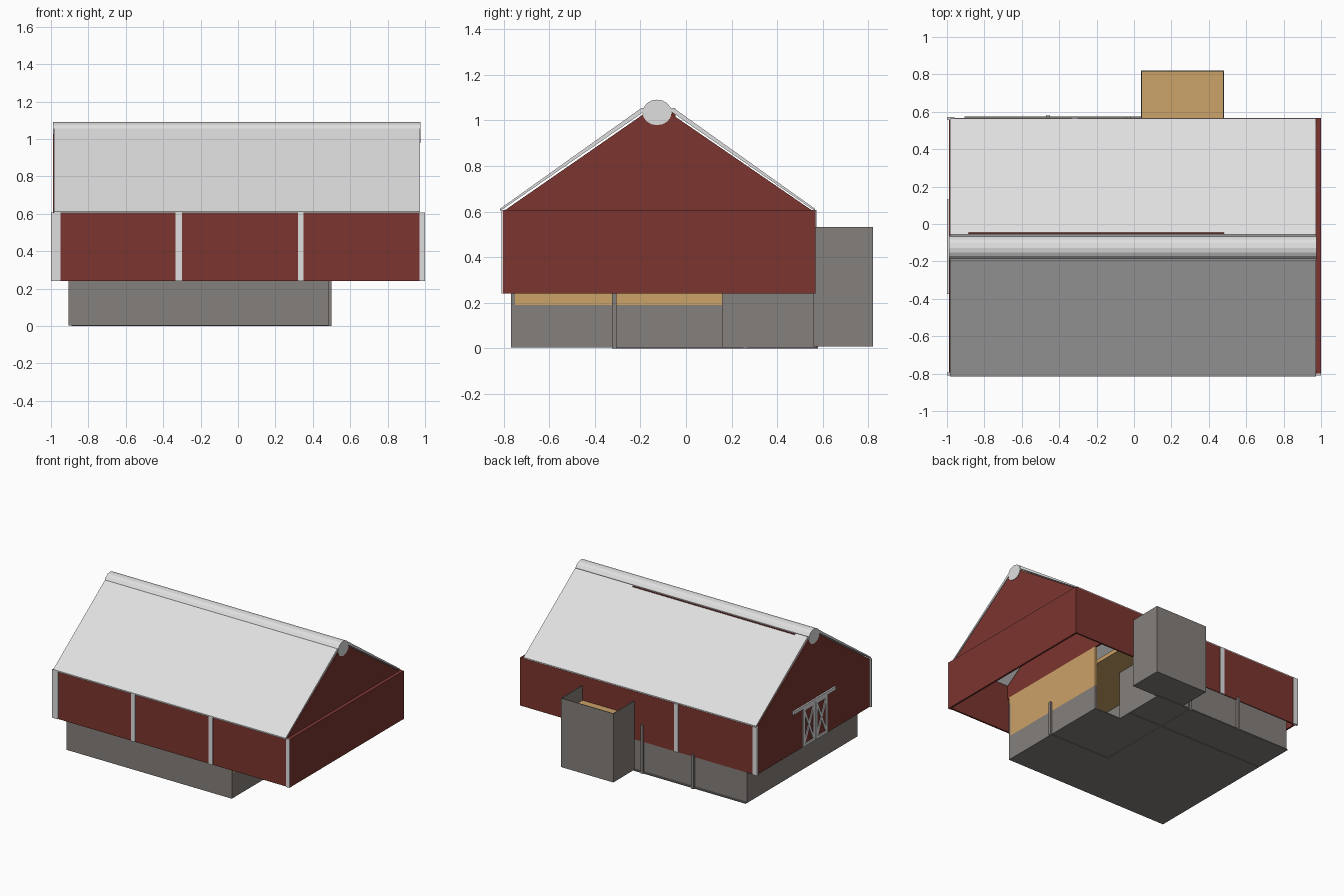
import bpy, bmesh, math
from mathutils import Vector

if "Cube" in bpy.data.objects:
    bpy.data.objects.remove(bpy.data.objects["Cube"])


def material(name, rgb):
    m = bpy.data.materials.new(name)
    m.diffuse_color = (*rgb, 1)
    m.use_nodes = True
    m.node_tree.nodes["Principled BSDF"].inputs["Base Color"].default_value = m.diffuse_color
    return m


RED = material("barn red", (0.20, 0.036, 0.029))
WHITE = material("off white", (0.74, 0.74, 0.74))
STONE = material("stone grey", (0.235, 0.215, 0.20))
TAN = material("tan timber", (0.60, 0.36, 0.14))


def finish(name, bm, mat):
    bmesh.ops.recalc_face_normals(bm, faces=bm.faces)
    me = bpy.data.meshes.new(name)
    bm.to_mesh(me)
    bm.free()
    me.materials.append(mat)
    ob = bpy.data.objects.new(name, me)
    bpy.context.collection.objects.link(ob)
    return ob


def box(name, mat, x, y, z):
    """Box from (min, max) pairs."""
    bm = bmesh.new()
    bmesh.ops.create_cube(bm, size=1)
    for v in bm.verts:
        for i, (a, b) in enumerate((x, y, z)):
            v.co[i] = a + (v.co[i] + 0.5) * (b - a)
    return finish(name, bm, mat)


def prism_x(name, mat, profile, x0, x1):
    """Extrude a (y, z) profile along x."""
    bm = bmesh.new()
    f = bm.faces.new([bm.verts.new((x0, y, z)) for y, z in profile])
    r = bmesh.ops.extrude_face_region(bm, geom=[f])
    for v in r["geom"]:
        if isinstance(v, bmesh.types.BMVert):
            v.co.x = x1
    return finish(name, bm, mat)


def bar(name, mat, a, b, width, x0, x1):
    """Flat bar between two (y, z) points, spanning x0..x1."""
    a, b = Vector(a), Vector(b)
    n = (b - a).normalized().orthogonal() * width / 2
    prism_x(name, mat, [a + n, b + n, b - n, a - n], x0, x1)


# Long red walls of the upper floor
box("front_wall", RED, (-0.985, 1.0), (-0.803, -0.79), (0.24, 0.605))
box("back_wall", RED, (-0.985, 1.0), (0.555, 0.567), (0.24, 0.605))

# Gable ends; the right one has a thicker lower wall forming a ledge
gable = [(-0.803, 0.24), (0.56, 0.24), (0.56, 0.60), (-0.125, 1.07), (-0.803, 0.60)]
prism_x("left_gable", RED, gable, -0.988, -0.975)
prism_x("right_gable", RED, gable[2:], 0.96, 0.972)
box("right_lower_wall", RED, (0.985, 0.999), (-0.803, 0.56), (0.24, 0.605))
box("right_ledge", RED, (0.96, 0.999), (-0.803, 0.56), (0.595, 0.606))

# Roof panels and the ridge cap
for name, s in (("front_roof", -1), ("back_roof", 1)):
    c = -0.125
    prism_x(name, WHITE, [(c + s * 0.69, 0.603), (c + s * 0.69, 0.613),
                          (c + s * 0.068, 1.056), (c + s * 0.05, 1.045)], -0.985, 0.972)
ring = [(-0.127 + 0.064 * math.cos(i * math.tau / 16),
         1.035 + 0.056 * math.sin(i * math.tau / 16)) for i in range(16)]
prism_x("ridge_cap", WHITE, ring, -0.99, 0.976)
box("inner_ridge_board", RED, (-0.885, 0.48), (-0.062, -0.045), (0.95, 1.053))

# White trim boards
for i, (a, b) in enumerate(((-1.0, -0.95), (-0.335, -0.30), (0.32, 0.35), (0.97, 1.0))):
    box(f"front_trim_{i}", WHITE, (a, b), (-0.809, -0.80), (0.24, 0.607))
for i, (a, b) in enumerate(((-1.0, -0.96), (-0.335, -0.30))):
    box(f"back_trim_{i}", WHITE, (a, b), (0.56, 0.573), (0.24, 0.607))
box("left_front_corner", WHITE, (-1.0, -0.985), (-0.809, -0.795), (0.24, 0.607))
box("left_back_corner", WHITE, (-1.0, -0.985), (0.555, 0.573), (0.24, 0.607))

# Sliding barn doors on the left gable
box("door_rail", WHITE, (-1.0, -0.985), (-0.375, 0.13), (0.535, 0.56))
for i, y0 in enumerate((-0.28, -0.13)):
    y1, z0, z1 = y0 + 0.14, 0.245, 0.535
    box(f"door_panel_{i}", RED, (-0.991, -0.986), (y0, y1), (z0, z1))
    for j, y in enumerate((y0, y1 - 0.02)):
        box(f"door_stile_{i}_{j}", WHITE, (-0.998, -0.986), (y, y + 0.02), (z0, z1))
    for j, z in enumerate((z0, z1 - 0.02)):
        box(f"door_cross_{i}_{j}", WHITE, (-0.998, -0.986), (y0, y1), (z, z + 0.02))
    bar(f"door_brace_{i}_a", WHITE, (y0 + 0.01, z0 + 0.01), (y1 - 0.01, z1 - 0.01), 0.018, -0.997, -0.986)
    bar(f"door_brace_{i}_b", WHITE, (y0 + 0.01, z1 - 0.01), (y1 - 0.01, z0 + 0.01), 0.018, -0.996, -0.986)

# Stone base walls
box("base_front", STONE, (-0.905, 0.485), (-0.767, -0.75), (0.005, 0.45))
box("base_back", STONE, (-0.905, 0.26), (0.545, 0.562), (0.005, 0.30))
box("base_left", STONE, (-0.905, -0.888), (-0.767, 0.562), (0.005, 0.45))
box("base_right", STONE, (0.468, 0.485), (-0.767, 0.16), (0.005, 0.19))
box("tan_partition", TAN, (0.468, 0.485), (-0.767, 0.16), (0.19, 0.50))
prism_x("inner_gable", RED, [(-0.79, 0.50), (0.55, 0.50), (0.55, 0.60),
                             (-0.125, 1.05), (-0.79, 0.60)], 0.468, 0.48)

# Ground slab, with a notch in the back right corner
box("slab_main", STONE, (-0.905, 0.26), (-0.767, 0.575), (0.004, 0.012))
box("slab_right", STONE, (0.26, 0.485), (-0.767, 0.16), (0.004, 0.012))
box("loft_floor", TAN, (-0.888, 0.468), (-0.75, 0.55), (0.37, 0.40))

# Inner stone partitions and outside posts
box("partition_a", STONE, (-0.03, 0.50), (-0.325, -0.305), (0.0, 0.24))
box("partition_b", STONE, (-0.04, -0.02), (-0.325, 0.575), (0.0, 0.37))
box("partition_c", STONE, (-0.89, 0.26), (0.25, 0.27), (0.0, 0.37))
box("partition_d", STONE, (0.25, 0.265), (0.16, 0.56), (0.004, 0.37))
box("back_post", STONE, (-0.47, -0.45), (0.56, 0.58), (0.0, 0.26))
box("right_post", STONE, (0.48, 0.50), (-0.325, -0.305), (0.0, 0.26))

# Open-topped stone silo room at the back
box("annex_left", STONE, (0.038, 0.043), (0.56, 0.82), (0.01, 0.532))
box("annex_right", STONE, (0.475, 0.48), (0.56, 0.82), (0.01, 0.532))
box("annex_back", STONE, (0.038, 0.48), (0.815, 0.82), (0.01, 0.532))
box("annex_bottom", STONE, (0.038, 0.48), (0.56, 0.82), (0.008, 0.014))
box("annex_floor", TAN, (0.042, 0.476), (0.56, 0.816), (0.37, 0.42))
